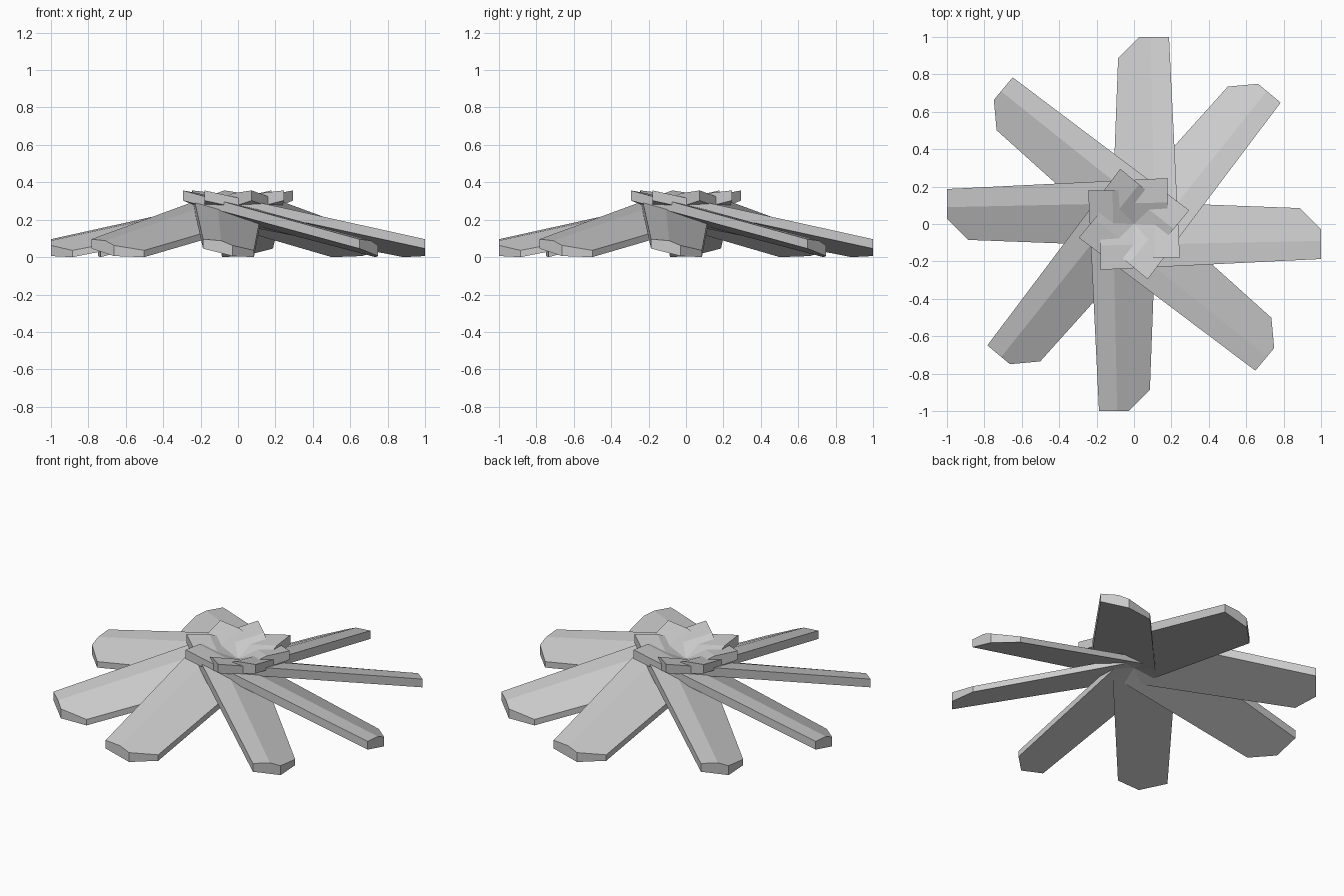
import bpy, bmesh, math

if "Cube" in bpy.data.objects:
    bpy.data.objects.remove(bpy.data.objects["Cube"])

DROOP, TILT = 0.205, 0.255   # slope along the blade / across the blade


def base_z(x, y):
    """Height of the flat underside of a blade."""
    return 0.05 - DROOP * (x - 1.0) - TILT * (y + 0.187)


# Blade outline pointing along +x: (x, y, vertical thickness)
outline = [
    (-0.18, -0.245, 0.054), (1.0, -0.187, 0.05),      # thick high edge
    (1.0, -0.09, 0.067), (1.0, -0.03, 0.057),         # tip, ridge end first
    (0.885, 0.085, 0.036),                            # clipped corner
    (-0.18, 0.125, 0.036), (-0.18, -0.115, 0.072),    # root, ridge end last
]

bm = bmesh.new()
low = [bm.verts.new((x, y, base_z(x, y))) for x, y, t in outline]
top = [bm.verts.new((x, y, base_z(x, y) + t)) for x, y, t in outline]
n = len(outline)
bm.faces.new(low[::-1])
for i in range(n):
    j = (i + 1) % n
    bm.faces.new((low[i], low[j], top[j], top[i]))
# Top is folded along the ridge
bm.faces.new([top[i] for i in (0, 1, 2, 6)])
bm.faces.new([top[i] for i in (6, 2, 3, 4, 5)])
# Rest the lowest corner on the ground
drop = min(v.co.z for v in bm.verts)
for v in bm.verts:
    v.co.z -= drop
bmesh.ops.recalc_face_normals(bm, faces=bm.faces[:])
mesh = bpy.data.meshes.new("blade")
bm.to_mesh(mesh)
bm.free()

# Four straight blades and four slightly over-rotated diagonal ones
for k in range(4):
    for name, offset in (("straight_blade", 0), ("diagonal_blade", 50.2)):
        blade = bpy.data.objects.new(f"{name}_{k + 1}", mesh)
        blade.rotation_euler.z = math.radians(90 * k + offset)
        bpy.context.collection.objects.link(blade)
